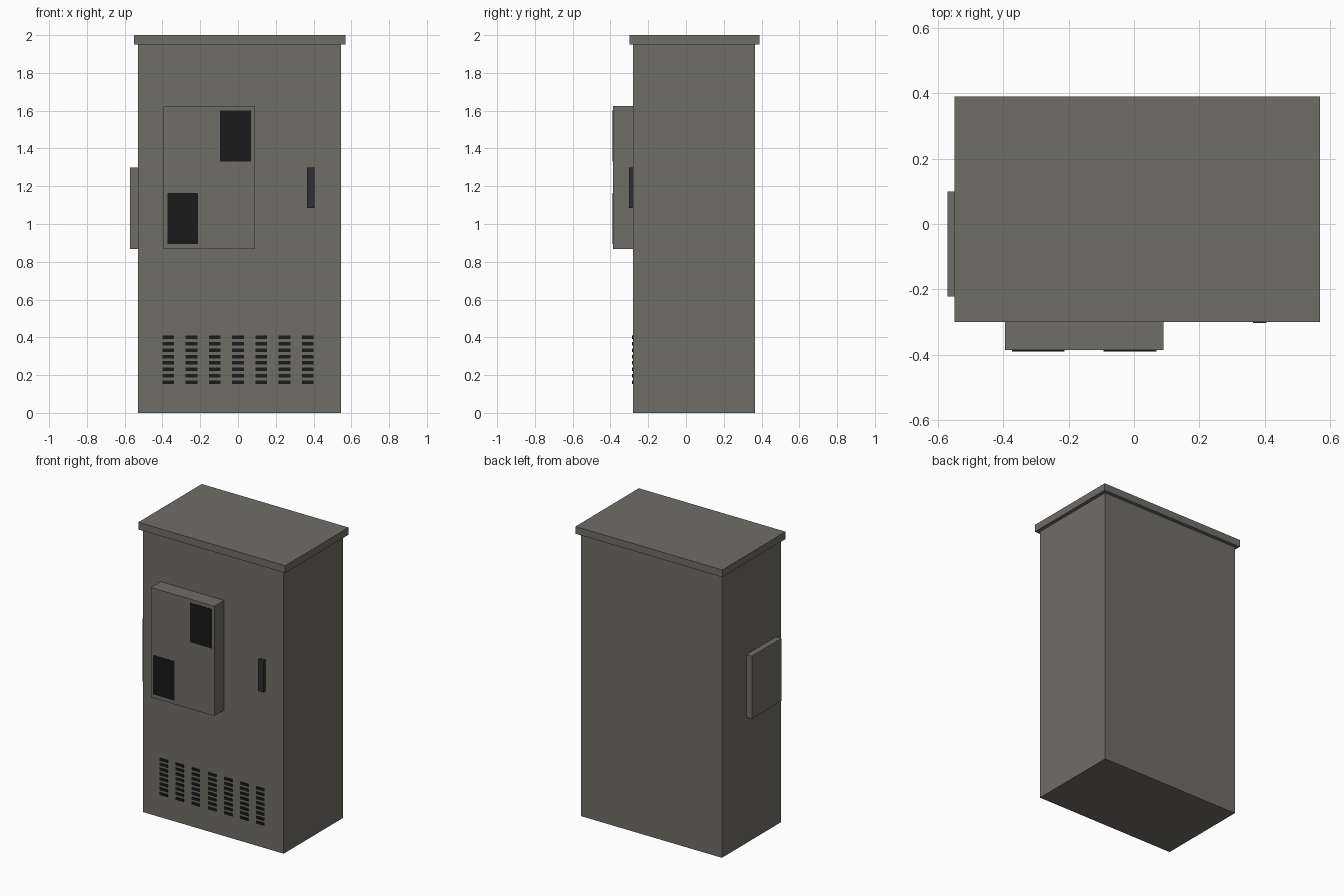
import bpy, bmesh
from mathutils import Vector

if "Cube" in bpy.data.objects:
    bpy.data.objects.remove(bpy.data.objects["Cube"])


def material(name, rgb):
    m = bpy.data.materials.new(name)
    m.diffuse_color = (*rgb, 1)
    m.use_nodes = True
    m.node_tree.nodes["Principled BSDF"].inputs["Base Color"].default_value = m.diffuse_color
    return m


PAINT = material("grey_paint", (0.16, 0.155, 0.132))
BLACK = material("black_vent", (0.01, 0.01, 0.01))
DARK = material("dark_handle", (0.03, 0.03, 0.035))


def boxes(name, ranges, mat):
    """One object made of axis-aligned boxes given as (x0, x1, y0, y1, z0, z1)."""
    bm = bmesh.new()
    for x0, x1, y0, y1, z0, z1 in ranges:
        lo, hi = Vector((x0, y0, z0)), Vector((x1, y1, z1))
        verts = bmesh.ops.create_cube(bm, size=1)["verts"]
        bmesh.ops.scale(bm, vec=hi - lo, verts=verts)
        bmesh.ops.translate(bm, vec=(lo + hi) / 2, verts=verts)
    mesh = bpy.data.meshes.new(name)
    bm.to_mesh(mesh)
    bm.free()
    mesh.materials.append(mat)
    obj = bpy.data.objects.new(name, mesh)
    bpy.context.collection.objects.link(obj)
    return obj


# Cabinet body and overhanging roof
boxes("cabinet_body", [(-0.53, 0.545, -0.28, 0.365, 0, 1.95)], PAINT)
boxes("roof_cap", [(-0.55, 0.57, -0.30, 0.39, 1.95, 2.0)], PAINT)

# Cooling unit on the door, with two dark grilles
boxes("cooling_unit", [(-0.395, 0.09, -0.386, -0.28, 0.868, 1.625)], PAINT)
boxes("lower_grille", [(-0.374, -0.213, -0.39, -0.38, 0.895, 1.163)], BLACK)
boxes("upper_grille", [(-0.094, 0.069, -0.39, -0.38, 1.33, 1.60)], BLACK)

# Side box on the left wall
boxes("side_box", [(-0.572, -0.53, -0.222, 0.10, 0.868, 1.30)], PAINT)

# Door handle
boxes("door_handle", [(0.364, 0.406, -0.303, -0.28, 1.084, 1.30)], DARK)

# Grid of louvre slots near the base: 7 columns by 8 rows
slots = []
for col in range(7):
    x = -0.369 + col * 0.123
    for row in range(8):
        z = 0.163 + row * 0.0338
        slots.append((x - 0.031, x + 0.031, -0.285, -0.275, z - 0.009, z + 0.009))
boxes("louvre_slots", slots, BLACK)
